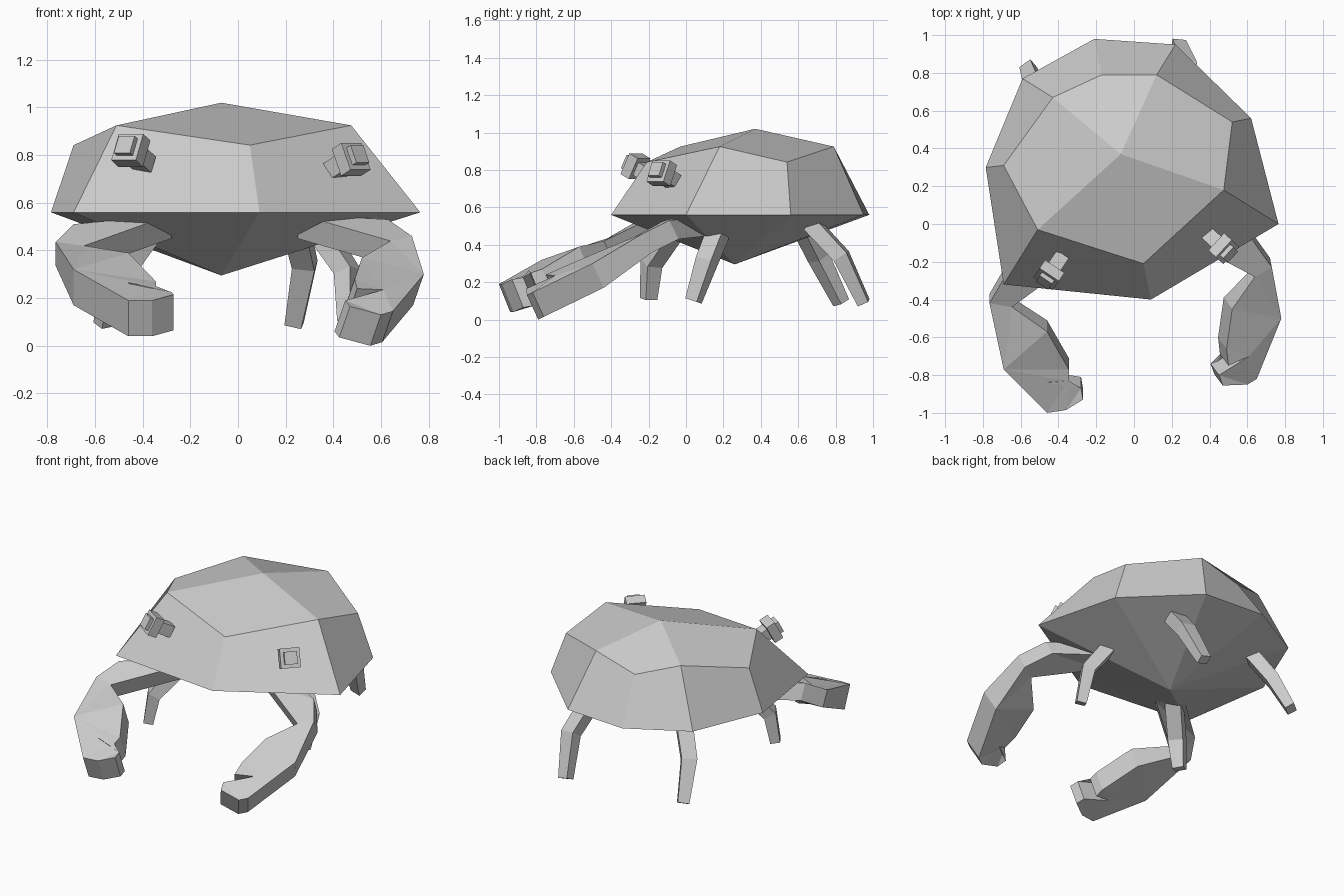
import bpy, bmesh
from mathutils import Vector

if "Cube" in bpy.data.objects:
    bpy.data.objects.remove(bpy.data.objects["Cube"])


def finish(name, bm, tri=False):
    if tri:
        bmesh.ops.triangulate(bm, faces=[f for f in bm.faces if len(f.verts) > 4])
    bmesh.ops.recalc_face_normals(bm, faces=bm.faces)
    me = bpy.data.meshes.new(name)
    bm.to_mesh(me)
    bm.free()
    ob = bpy.data.objects.new(name, me)
    bpy.context.collection.objects.link(ob)
    return ob


def bridge(bm, a, b):
    n = len(a)
    for i in range(n):
        bm.faces.new((a[i], a[(i + 1) % n], b[(i + 1) % n], b[i]))


# Shell: flat rim, faceted shoulder ring, dome of four quads, pointed belly
rim_xy = [(-.21, .98), (.22, .95), (.62, .56), (.765, 0), (.09, -.40),
          (-.69, -.32), (-.785, .30), (-.59, .77)]
ring_xy = [(-.17, .79), (.12, .79), (.52, .54), (.475, .18), (.05, -.21),
           (-.51, -.03), (-.69, .31), (-.43, .67)]
bm = bmesh.new()
rim = [bm.verts.new((x, y, .56)) for x, y in rim_xy]
ring = [bm.verts.new((x, y, .925 if i % 2 else .842)) for i, (x, y) in enumerate(ring_xy)]
top = bm.verts.new((-.07, .37, 1.02))
belly = bm.verts.new((-.07, .26, .295))
bridge(bm, rim, ring)
for i in range(8):
    bm.faces.new((rim[i], belly, rim[(i + 1) % 8]))
for i in range(1, 8, 2):
    bm.faces.new((ring[i], ring[(i + 1) % 8], ring[(i + 2) % 8], top))
finish("shell", bm)


# Claw arms: a bent outline with a notched pincer, given thickness
def claw_arm(name, outline, offset, root_offset):
    bm = bmesh.new()
    n = len(outline)
    upper = [bm.verts.new(p) for p in outline]
    lower = []
    for i, p in enumerate(outline):
        o = root_offset if i in (0, 1, 2, 3, n - 1) else offset
        lower.append(bm.verts.new(Vector(p) + Vector(o)))
    bm.faces.new(upper)
    bm.faces.new(lower[::-1])
    bridge(bm, upper, lower)
    finish(name, bm, True)


claw_arm("left_claw_arm", [
    (-.28, -.17, .55), (-.33, .02, .55), (-.69, -.29, .51), (-.765, -.42, .435),
    (-.69, -.77, .32), (-.46, -1.0, .19), (-.36, -.985, .19), (-.27, -.93, .215),
    (-.28, -.87, .225), (-.46, -.84, .265), (-.345, -.83, .25), (-.345, -.77, .27),
    (-.46, -.57, .39), (-.645, -.44, .42)],
    (0, .06, -.15), (0, .05, -.10))
claw_arm("right_claw_arm", [
    (.26, -.08, .55), (.33, .09, .55), (.63, -.09, .53), (.73, -.23, .46),
    (.78, -.50, .30), (.65, -.82, .145), (.60, -.85, .13), (.47, -.855, .165),
    (.45, -.80, .19), (.61, -.70, .235), (.50, -.75, .24), (.49, -.66, .28),
    (.52, -.45, .37), (.64, -.28, .44)],
    (-.045, .06, -.13), (-.01, .05, -.10))


# Walking legs: bent tapering four-sided limbs
def leg(name, path, out, sizes=(.05, .048, .036)):
    bm = bmesh.new()
    pts = [Vector(p) for p in path]
    side = Vector((-out[1], out[0], 0)).normalized()
    loops = []
    for i, p in enumerate(pts):
        d = (pts[min(i + 1, 2)] - pts[max(i - 1, 0)]).normalized()
        s = (side - d * side.dot(d)).normalized()
        t = d.cross(s)
        r = sizes[i]
        loops.append([bm.verts.new(p + s * a * r + t * b * r * .85)
                      for a, b in ((1, 1), (-1, 1), (-1, -1), (1, -1))])
    bridge(bm, loops[0], loops[1])
    bridge(bm, loops[1], loops[2])
    bm.faces.new(loops[0])
    bm.faces.new(loops[2])
    finish(name, bm)


leg("front_left_leg", [(-.36, -.05, .50), (-.50, -.185, .30), (-.53, -.20, .11)], (-.8, -.5))
leg("front_right_leg", [(.36, .17, .46), (.46, .11, .31), (.46, .04, .10)], (.8, -.4))
leg("back_left_leg", [(-.42, .62, .51), (-.52, .71, .33), (-.56, .83, .09)], (-.6, .7))
leg("back_right_leg", [(.24, .67, .51), (.28, .83, .34), (.235, .95, .09)], (.2, 1))


# Eyes: square stalk, wider block and small front block along one axis
def eye(name, head, axis):
    bm = bmesh.new()
    d = Vector(axis).normalized()
    r = d.cross(Vector((0, 0, 1))).normalized()
    u = r.cross(d)
    for start, end, w in ((-.13, 0, .038), (-.03, .03, .062), (.03, .055, .04)):
        a, b = [[bm.verts.new(Vector(head) + d * k + r * i * w + u * j * w)
                 for i, j in ((1, 1), (-1, 1), (-1, -1), (1, -1))] for k in (start, end)]
        bridge(bm, a, b)
        bm.faces.new(a)
        bm.faces.new(b)
    finish(name, bm)


eye("left_eye", (-.45, -.27, .82), (-.48, -.72, .45))
eye("right_eye", (.475, -.13, .782), (.65, -.6, .42))
